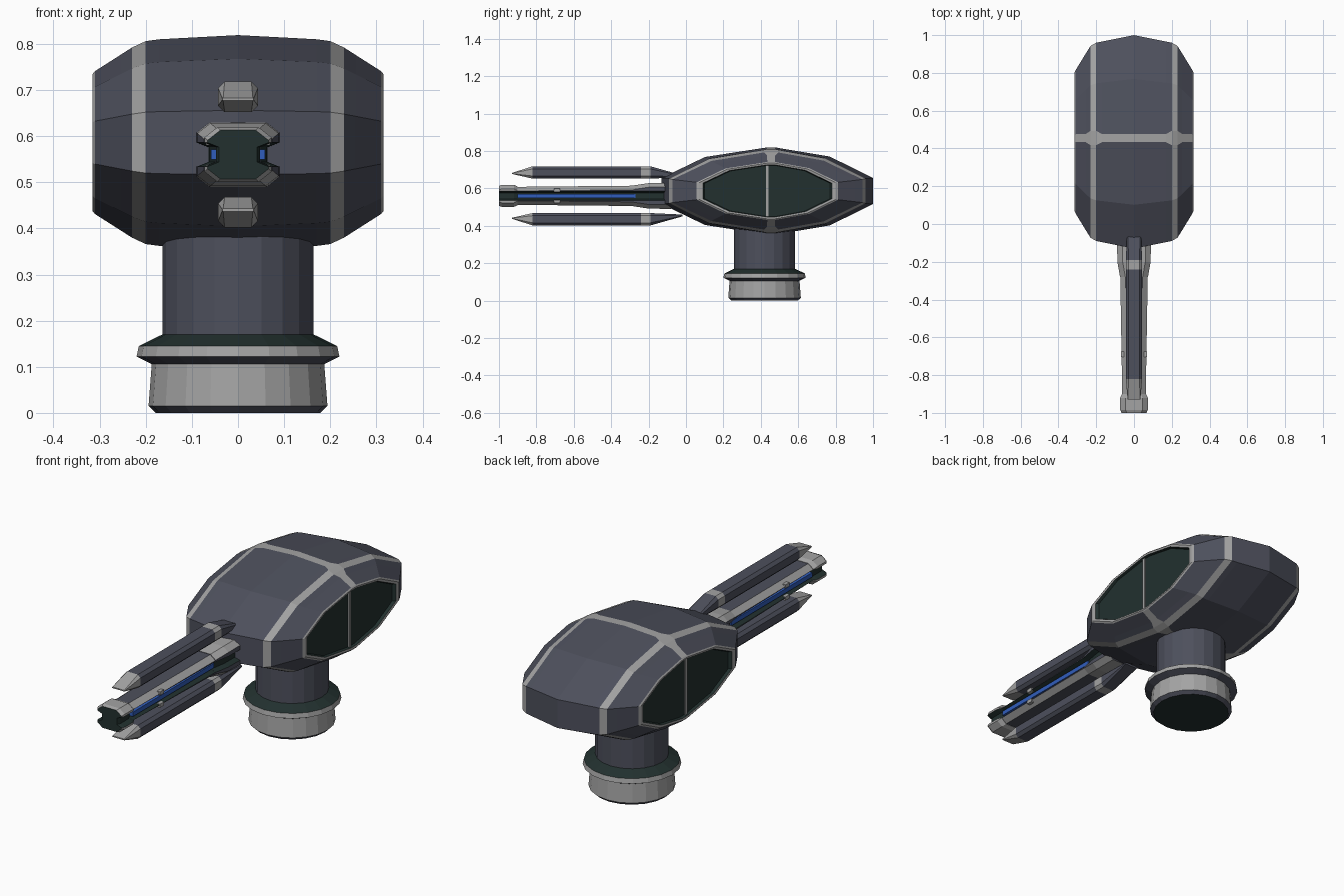
import bpy, bmesh, math
from mathutils import Vector

if "Cube" in bpy.data.objects:
    bpy.data.objects.remove(bpy.data.objects["Cube"], do_unlink=True)


def material(name, rgb):
    m = bpy.data.materials.new(name)
    m.use_nodes = True
    m.diffuse_color = (*rgb, 1)
    m.node_tree.nodes["Principled BSDF"].inputs["Base Color"].default_value = (*rgb, 1)
    return m


MATS = [material("slate", (0.075, 0.08, 0.108)),
        material("light_metal", (0.37, 0.37, 0.37)),
        material("dark_green", (0.016, 0.03, 0.028)),
        material("energy_blue", (0.03, 0.11, 0.5))]
SLATE, LIGHT, GREEN, BLUE = range(4)
CODE = {"S": SLATE, "L": LIGHT, "G": GREEN}


def loft(name, rings, mat, caps=(SLATE, SLATE)):
    """Skin equal-sized rings; mat(i, j) colours edge j of span i."""
    bm = bmesh.new()
    rows = [[bm.verts.new(p) for p in ring] for ring in rings]
    n = len(rows[0])
    for i in range(len(rows) - 1):
        for j in range(n):
            k = (j + 1) % n
            f = bm.faces.new((rows[i][j], rows[i][k], rows[i + 1][k], rows[i + 1][j]))
            f.material_index = mat(i, j)
    for row, m in zip((rows[0], rows[-1]), caps):
        bm.faces.new(row).material_index = m
    bmesh.ops.recalc_face_normals(bm, faces=bm.faces)
    mesh = bpy.data.meshes.new(name)
    bm.to_mesh(mesh)
    bm.free()
    for m in MATS:
        mesh.materials.append(m)
    obj = bpy.data.objects.new(name, mesh)
    bpy.context.collection.objects.link(obj)
    return obj


def box(name, lo, hi, mat):
    rings = [[(x, lo[1], z), (x, hi[1], z), (x, hi[1], hi[2]), (x, lo[1], hi[2])]
             for x, z in ((lo[0], lo[2]), (hi[0], lo[2]))]
    return loft(name, rings, lambda i, j: mat, (mat, mat))


# Head: faceted profile scaled along x, with light bands and recessed windows
HEAD_Y, HEAD_Z, BAND_Y = 0.435, 0.586, 0.455
UPPER = [(-1, 0.3), (-0.59, 0.78), None, None, (0.59, 0.79), (1, 0.3)]


def head_ring(x, hy, hz, band):
    ring = []
    for s, pts in ((1, UPPER), (-1, UPPER[::-1])):
        side = -s
        for p in pts:
            if p is None:
                ring.append((x, BAND_Y + side * band, HEAD_Z + s * hz))
                side = -side
            else:
                ring.append((x, HEAD_Y + p[0] * hy, HEAD_Z + s * p[1] * hz))
    return ring


# x, half length, half height, half band width; colour of the span leading to it
STATIONS = [(0, 0.565, 0.233, 0.022, "S"),
            (0.17, 0.531, 0.224, 0.022, "S"),
            (0.2, 0.525, 0.22, 0.038, "S"),
            (0.23, 0.508, 0.206, 0.038, "L"),
            (0.255, 0.468, 0.19, 0.022, "S"),
            (0.31, 0.378, 0.155, 0.02, "S"),
            (0.315, 0.365, 0.149, 0.02, "L"),
            (0.313, 0.345, 0.14, 0.02, "L"),
            (0.3, 0.335, 0.137, 0.02, "G")]
right_half = [head_ring(-s[0], *s[1:4]) for s in STATIONS[:0:-1]]
left_half = [head_ring(*s[:4]) for s in STATIONS]
codes = [s[4] for s in STATIONS[:0:-1]] + [s[4] for s in STATIONS[1:]]


def head_colour(i, j):
    if j in (2, 8) and codes[i] == "S":
        return LIGHT
    return CODE[codes[i]]


loft("turret_head", right_half + left_half, head_colour, (GREEN, GREEN))

# Window divider bars
for side, label in ((-1, "right"), (1, "left")):
    x0, x1 = sorted((side * 0.298, side * 0.307))
    box(label + "_window_bar", (x0, 0.428, HEAD_Z - 0.137), (x1, 0.442, HEAD_Z + 0.137), LIGHT)

# Neck and pedestal: lathed profile of radius, height, colour of span above
PROFILE = [(0.178, 0, "S"), (0.194, 0.015, "L"), (0.187, 0.106, "S"), (0.22, 0.122, "L"),
           (0.215, 0.145, "G"), (0.164, 0.17, "S"), (0.164, 0.42, "S")]
SIDES = 20
lathe = [[(r * math.cos(math.tau * k / SIDES), 0.42 + r * math.sin(math.tau * k / SIDES), z)
          for k in range(SIDES)] for r, z, _ in PROFILE]
loft("neck_pedestal", lathe, lambda i, j: CODE[PROFILE[i][2]], (GREEN, SLATE))

# Central barrel: chamfered section with a groove along each side
GUN_Z = 0.56


def groove_ring(y, w, h, cx=0.028, cz=0.022, depth=0.025):
    q = [(w - cx, h), (w, h - cz), (w, 0.026), (w - depth, 0.016)]
    half = q + [(x, -z) for x, z in q[::-1]]
    return [(x, y, GUN_Z + z) for x, z in half + [(-x, z) for x, z in half[::-1]]]


def pattern(text):
    return lambda i, j: CODE[text[j % 8]]


loft("barrel", [groove_ring(-0.92, 0.062, 0.048), groove_ring(-0.2, 0.074, 0.055)],
     pattern("LSGGGSLS"))
loft("muzzle", [groove_ring(-1, 0.066, 0.053), groove_ring(-0.985, 0.073, 0.059),
                groove_ring(-0.92, 0.073, 0.059), groove_ring(-0.9, 0.064, 0.05)],
     pattern("LLGGGLLL"), (GREEN, LIGHT))
loft("barrel_collar", [groove_ring(-0.28, 0.074, 0.056), groove_ring(-0.2, 0.088, 0.068),
                       groove_ring(-0.08, 0.09, 0.07)], pattern("LSGGGSLL"))
box("energy_core", (-0.058, -0.9, GUN_Z - 0.011), (0.058, -0.27, GUN_Z + 0.011), BLUE)
for s, label in ((1, "upper"), (-1, "lower")):
    z = GUN_Z + s * 0.03
    box(label + "_barrel_clip", (-0.069, -0.705, z - 0.009), (0.069, -0.675, z + 0.009), LIGHT)

# Upper and lower blades: y, half width, inner and outer distance from gun axis
BLADE = [(-0.93, 0.034, 0.117, 0.123, "L"), (-0.82, 0.043, 0.092, 0.158, "S"),
         (-0.24, 0.043, 0.092, 0.158, "L"), (-0.19, 0.043, 0.092, 0.158, "S"),
         (-0.02, 0.036, 0.1, 0.11, "S")]


def blade_ring(y, w, a, b, s):
    c = min(0.014, (b - a) * 0.3)
    half = [(w - c, b), (w, b - c), (w, a + c), (w - c, a)]
    return [(x, y, GUN_Z + s * d) for x, d in half + [(-x, d) for x, d in half[::-1]]]


for s, label in ((1, "upper"), (-1, "lower")):
    loft(label + "_blade", [blade_ring(*b[:4], s) for b in BLADE],
         lambda i, j: CODE[BLADE[i][4]], (LIGHT, SLATE))
